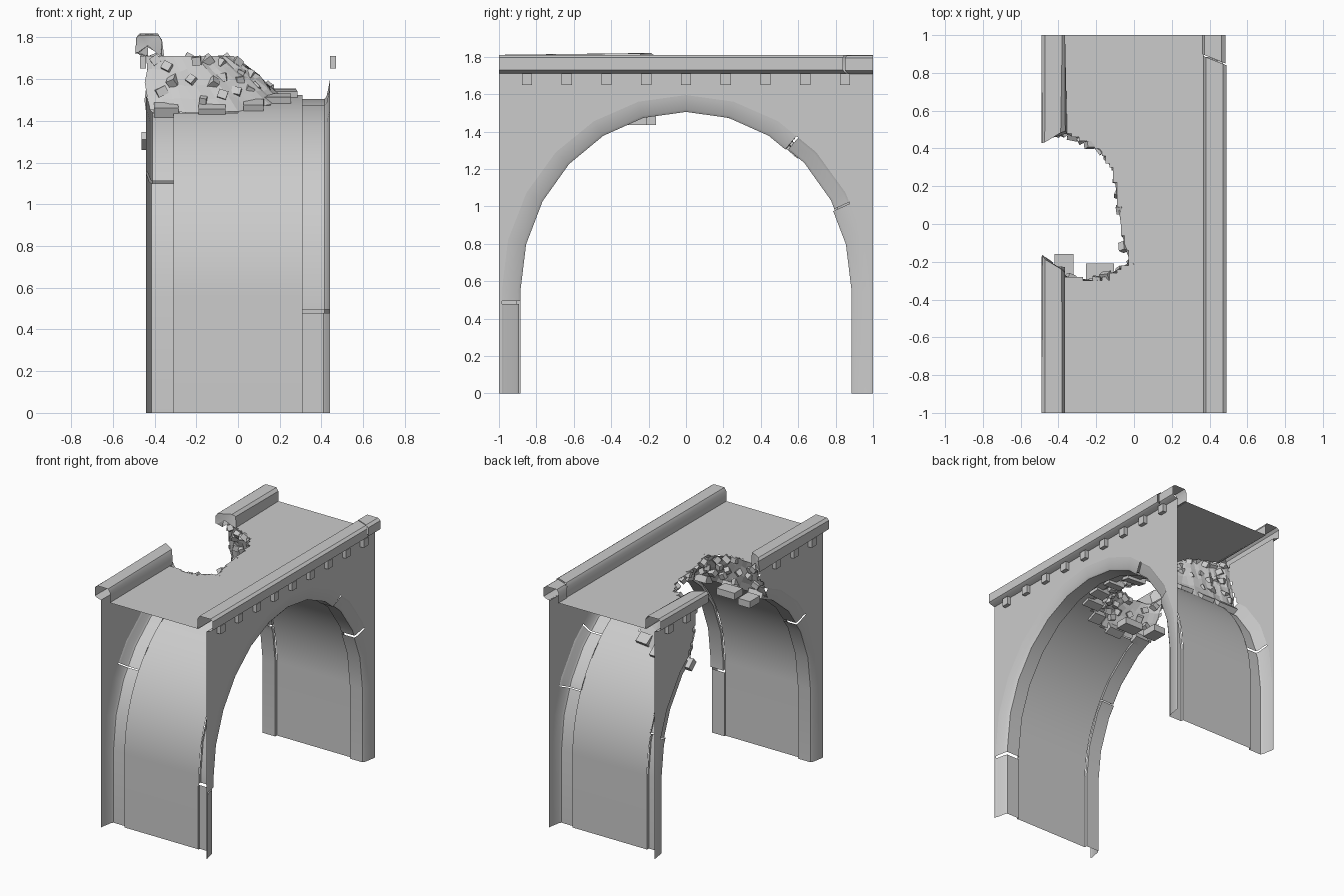
import bpy, bmesh, math, random
from mathutils import Vector, Matrix

random.seed(4)
if "Cube" in bpy.data.objects:
    bpy.data.objects.remove(bpy.data.objects["Cube"])

stone = bpy.data.materials.new("grey_stone")
stone.use_nodes = True
stone.diffuse_color = (0.6, 0.6, 0.6, 1)
stone.node_tree.nodes["Principled BSDF"].inputs["Base Color"].default_value = (0.6, 0.6, 0.6, 1)

DECK, SPRING = 1.71, 0.55
INNER, OUTER, VAULT = (0.885, 0.955), (0.985, 1.045), (0.905, 0.975)


def finish(name, bm, smooth=True):
    mesh = bpy.data.meshes.new(name)
    bmesh.ops.recalc_face_normals(bm, faces=bm.faces)
    bm.to_mesh(mesh)
    bm.free()
    mesh.materials.append(stone)
    obj = bpy.data.objects.new(name, mesh)
    bpy.context.collection.objects.link(obj)
    if smooth:
        bpy.ops.object.select_all(action='DESELECT')
        obj.select_set(True)
        bpy.context.view_layer.objects.active = obj
        bpy.ops.object.shade_smooth_by_angle(angle=math.radians(35))
    return obj


def sheet(name, rows, keep=None, smooth=True):
    """Skin a grid of points, leaving out faces whose centre fails keep."""
    bm = bmesh.new()
    grid = [[bm.verts.new(p) for p in row] for row in rows]
    for r0, r1 in zip(grid, grid[1:]):
        for i in range(len(r0) - 1):
            quad = (r0[i], r0[i + 1], r1[i + 1], r1[i])
            centre = sum((v.co for v in quad), Vector()) / 4
            if keep is None or keep(centre):
                bm.faces.new(quad)
    bmesh.ops.delete(bm, geom=[v for v in bm.verts if not v.link_faces], context='VERTS')
    bmesh.ops.remove_doubles(bm, verts=bm.verts, dist=0.0001)
    return finish(name, bm, smooth)


def arch(s, size):
    """Point (y, z) on a faceted arch: s 0..1 and 13..14 are legs, 1..13 the curve."""
    a, b = size
    if s <= 1:
        return Vector((a, SPRING * s))
    if s >= 13:
        return Vector((-a, SPRING * (14 - s)))
    k = math.floor(s)
    p, q = (Vector((a * math.cos(math.radians(15 * (n - 1))),
                    SPRING + b * math.sin(math.radians(15 * (n - 1))))) for n in (k, k + 1))
    return p.lerp(q, s - k)


def vault_z(y):
    return SPRING + VAULT[1] * math.sqrt(max(0, 1 - (y / VAULT[0]) ** 2))


def inside(p, poly):
    hit = False
    for (x0, y0), (x1, y1) in zip(poly, poly[1:] + poly[:1]):
        if (y0 > p.y) != (y1 > p.y) and p.x < x0 + (p.y - y0) / (y1 - y0) * (x1 - x0):
            hit = not hit
    return hit


def jitter(amount):
    return Vector([random.uniform(-amount, amount) for _ in range(3)])


# Outlines of the collapsed opening in the deck and in the vault
deck_hole = [(-.44, .5), (-.37, .48), (-.28, .45), (-.18, .39), (-.11, .28), (-.09, .15), (-.07, 0),
             (-.05, -.12), (-.02, -.2), (-.1, -.25), (-.2, -.3), (-.35, -.28), (-.44, -.22)]
vault_hole = [(-.44, .58), (-.37, .58), (-.25, .58), (-.1, .56), (.05, .48), (.15, .3), (.2, .12),
              (.22, -.05), (.22, -.18), (.15, -.28), (0, -.36), (-.25, -.37), (-.44, -.34)]

# Road deck with its ragged opening
sheet("deck", [[(-.37 + .02 * i, -1 + .02 * j, DECK) for i in range(38)] for j in range(101)],
      lambda c: not inside(c, deck_hole))

# Vault: legs and barrel in one sheet
barrel = [(VAULT[0], 0)]
barrel += [(VAULT[0] * math.cos(math.pi * k / 96), SPRING + VAULT[1] * math.sin(math.pi * k / 96))
           for k in range(97)]
barrel.append((-VAULT[0], 0))
sheet("vault", [[(-.31 + .031 * i, y, z) for i in range(21)] for y, z in barrel],
      lambda c: c.z < 1 or not inside(c, vault_hole))


def wall_standing(c):
    f = min(1, (DECK - c.z) / .35)
    return not -.22 - .12 * f < c.y + random.uniform(-.02, .02) < .5 + .08 * f


# Side walls above the arch, plus the thin strips beside the legs
for side, label in ((1, "left"), (-1, "right")):
    x = .44 * side
    columns = []
    for k in range(97):
        y, z = arch(1 + k / 8, OUTER)
        columns.append([(x, y, z + (DECK - z) * r / 10) for r in range(11)])
    sheet(label + "_wall", columns, None if side > 0 else wall_standing)
    for end in (1, -1):
        sheet(label + "_wall_edge", [[(x, end * y, 0), (x, end * y, DECK)] for y in (OUTER[0], 1)])

# Arch ring: beveled stones in pieces that step slightly at each crack
RING = ((0, .44), (.15, .438), (.85, .425), (1, .415), (1, .31), (.8, .31))


def ring_piece(name, side, s0, s1, inset):
    stations = [s0] + [k for k in range(15) if s0 < k < s1] + [s1]
    rows = []
    for s in stations:
        o, i = arch(s, OUTER), arch(s, INNER)
        row = []
        for t, x in RING:
            p = o.lerp(i, t * (1 - inset))
            row.append((side * (x - inset * .06 * (t > 0)), p.x, p.y))
        rows.append(row)
    sheet(name, rows)


for s0, s1, inset in ((0, 2.77, 0), (2.8, 4.47, .1), (4.52, 13.1, 0), (13.13, 14, .08)):
    ring_piece("left_arch_ring", 1, s0, s1, inset)
for s0, s1, inset in ((0, 2.2, 0), (2.23, 4.4, .1), (8.4, 10.6, .08), (10.63, 14, 0)):
    ring_piece("right_arch_ring", -1, s0, s1, inset)

# Parapets: hollow copings, open at the ends and ragged where broken
COPING = ((.365, DECK), (.365, 1.785), (.38, 1.81), (.47, 1.81), (.49, 1.795),
          (.49, 1.73), (.475, 1.72), (.44, DECK))


def parapet(name, side, start, stop, broken=None, shift=0):
    """start and stop are (y at inner face, y at outer face); broken marks a rough end."""
    rows = []
    for inner_y, outer_y in (start, stop):
        row = []
        for x, z in COPING:
            y = inner_y + (outer_y - inner_y) * (x - .365) / .125
            row.append(Vector((side * (x - shift), y, z - shift * .5)))
        rows.append(row)
    if broken is not None:
        rows[broken] = [p + jitter(.012) for p in rows[broken]]
        middle = sum(rows[broken], Vector()) / len(COPING)
        cap = [middle] * len(COPING)
        rows = rows + [cap] if broken else [cap] + rows
    sheet(name, rows)


parapet("left_parapet", 1, (-1, -1), (.89, .84))
parapet("left_parapet_end", 1, (.9, .85), (1, 1), shift=.006)
parapet("right_parapet_front", -1, (-1, -1), (-.25, -.17), broken=1)
parapet("right_parapet_back", -1, (.49, .43), (1, 1), broken=0)


def block(bm, centre, size, turn=(0, 0, 0)):
    """Add a rotated box to a mesh."""
    m = Matrix.Translation(centre)
    for angle, axis in zip(turn, "ZYX"):
        m = m @ Matrix.Rotation(angle, 4, axis)
    bmesh.ops.create_cube(bm, size=1, matrix=m @ Matrix.Diagonal((*size, 1)))


# Corbels under the copings
corbels = bmesh.new()
for side in (1, -1):
    for k in range(-4, 5):
        if side > 0 or not -2 < k < 3:
            block(corbels, (side * .455, k * .2125, 1.68), (.03, .055, .06))
finish("corbels", corbels, False)

# Rough broken face joining the deck opening to the vault opening
rows = []
for n in range(len(deck_hole) - 1):
    for k in range(4 if n < len(deck_hole) - 2 else 5):
        d = Vector((*deck_hole[n], 0)).lerp(Vector((*deck_hole[n + 1], 0)), k / 4)
        v = Vector((*vault_hole[n], 0)).lerp(Vector((*vault_hole[n + 1], 0)), k / 4)
        d.z, v.z = DECK, vault_z(v.y)
        rows.append([d.lerp(v, r / 4) + (jitter(.009) if 0 < r < 4 else Vector())
                     for r in range(5)])
sheet("broken_face", rows, smooth=False)

# Rubble sticking out of the broken face, smaller near the deck
rubble = bmesh.new()
for row in rows[2:-1:2]:
    for f in (.05, .35, .65):
        centre = row[0].lerp(row[-1], f + random.uniform(-.1, .1))
        if random.random() < .8:
            block(rubble, centre + Vector((0, 0, -.02)),
                  (random.uniform(.03, .055), random.uniform(.03, .05), .04),
                  [random.uniform(-.7, .7) for _ in range(3)])
finish("rubble", rubble, False)

# Loose vault stones along the lower edge of the opening
stones = bmesh.new()
for a, b in zip(vault_hole, vault_hole[1:]):
    x, y = (a[0] + b[0]) / 2, (a[1] + b[1]) / 2
    slope = math.atan2(vault_z(y + .02) - vault_z(y - .02), .04)
    block(stones, (x, y, vault_z(y) + .005), (random.uniform(.09, .15), random.uniform(.06, .09), .05),
          (random.uniform(-.1, .1), 0, slope))
block(stones, (-.37, -.22, 1.46), (.1, .12, .05))
block(stones, (-.18, -.26, 1.46), (.15, .1, .05))
finish("vault_stones", stones, False)
